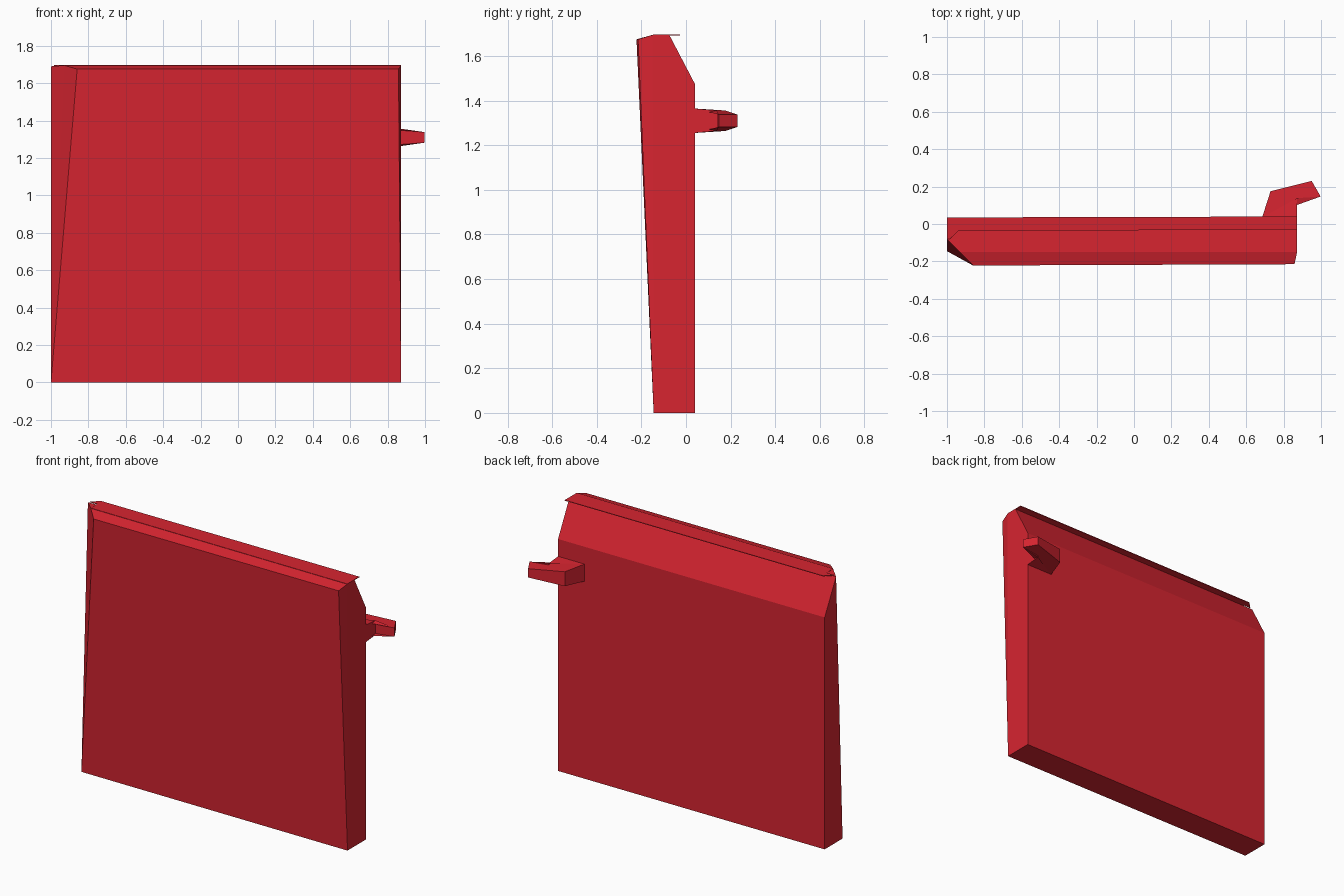
import bpy, bmesh

if "Cube" in bpy.data.objects:
    bpy.data.objects.remove(bpy.data.objects["Cube"])

red = bpy.data.materials.new("red paint")
red.diffuse_color = (0.68, 0.018, 0.03, 1)
red.use_nodes = True
red.node_tree.nodes["Principled BSDF"].inputs["Base Color"].default_value = red.diffuse_color


def loft(name, ring_a, ring_b):
    """Closed solid between two matching rings; end caps fan from their first point."""
    bm = bmesh.new()
    a = [bm.verts.new(p) for p in ring_a]
    b = [bm.verts.new(p) for p in ring_b]
    n = len(a)
    for i in range(n):
        j = (i + 1) % n
        bm.faces.new((a[i], a[j], b[j], b[i]))
    for ring in (a, b):
        for i in range(1, n - 1):
            bm.faces.new((ring[0], ring[i], ring[i + 1]))
    bmesh.ops.recalc_face_normals(bm, faces=bm.faces)
    # merge the coplanar cap triangles
    bmesh.ops.dissolve_limit(bm, angle_limit=0.002, verts=bm.verts, edges=bm.edges)
    mesh = bpy.data.meshes.new(name)
    bm.to_mesh(mesh)
    bm.free()
    mesh.materials.append(red)
    ob = bpy.data.objects.new(name, mesh)
    bpy.context.collection.objects.link(ob)
    return ob


# Door panel: end profiles, with the front left edge bevelled by a tapering facet
left = [(-1, -.145, 0), (-1, .035, 0), (-1, .035, 1.475),
        (-1, -.08, 1.69), (-.93, -.15, 1.695), (-.86, -.222, 1.675)]
right = [(.872, -.145, 0), (.872, .04, 0), (.872, .04, 1.475),
         (.872, -.075, 1.695), (.872, -.15, 1.695), (.858, -.215, 1.675)]
loft("door_panel", left, right)

# Thin top lip overhanging the sloped back edge
lip = [(-.94, -.035), (-.985, -.08), (-.93, -.08), (-.93, -.148), (.872, -.148), (.872, -.027)]
loft("top_lip", [(x, y, 1.693) for x, y in lip], [(x, y, 1.697) for x, y in lip])

# Bent bracket at the back: plan points with tapering half heights
bracket = [(.685, .035, .055), (.73, .175, .046), (.95, .23, .028),
           (.998, .147, .028), (.872, .138, .046), (.872, .035, .055)]
loft("bracket", [(x, y, 1.31 - h) for x, y, h in bracket],
     [(x, y, 1.31 + h) for x, y, h in bracket])
